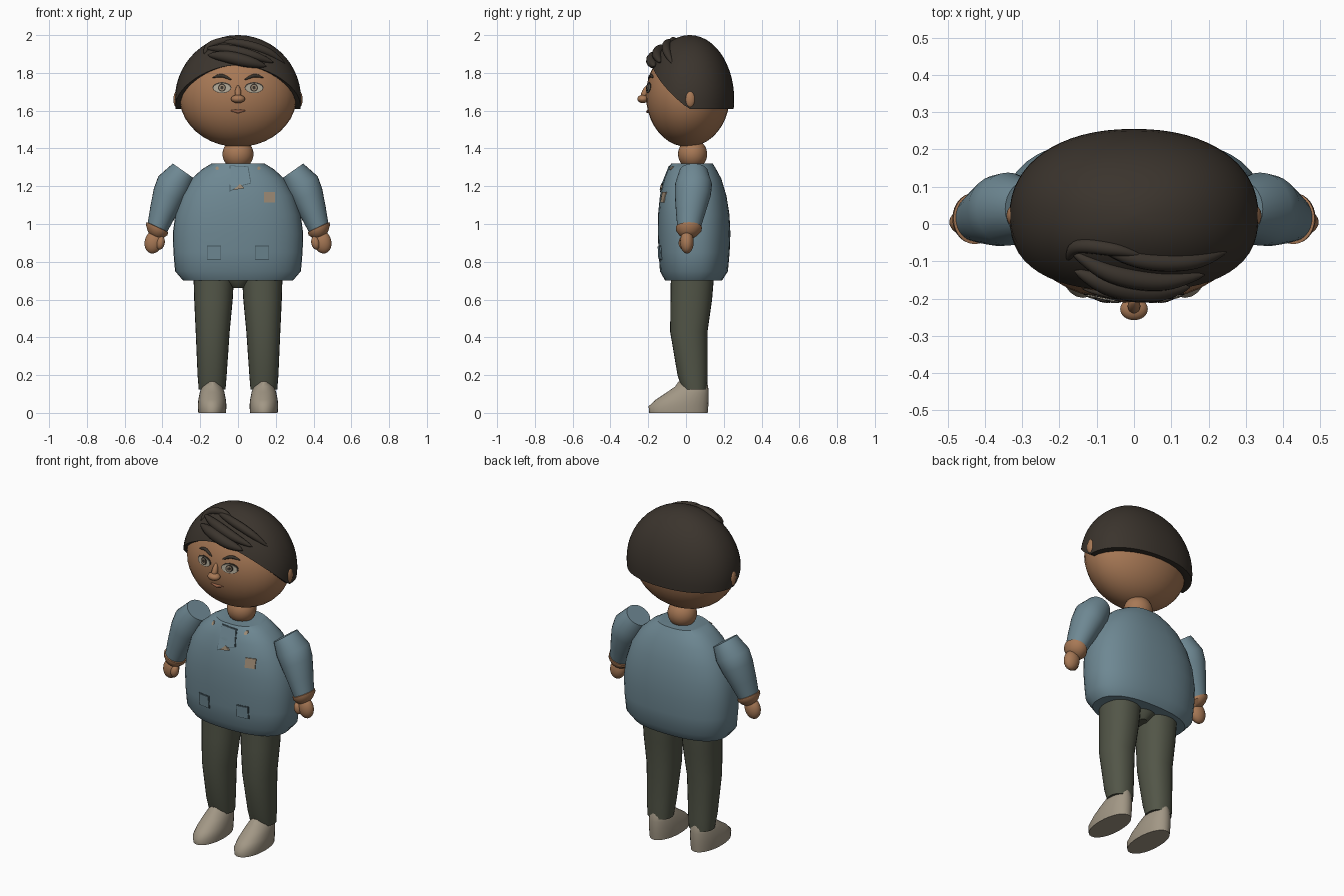
import bpy, bmesh, math
from mathutils import Vector
from mathutils.bvhtree import BVHTree

if "Cube" in bpy.data.objects:
    bpy.data.objects.remove(bpy.data.objects["Cube"])


def mat(name, *rgb):
    m = bpy.data.materials.new(name)
    m.diffuse_color = (*rgb, 1)
    m.use_nodes = True
    m.node_tree.nodes["Principled BSDF"].inputs["Base Color"].default_value = m.diffuse_color
    return m


BLUE = mat("shirt blue", 0.155, 0.245, 0.29)
SKIN = mat("skin", 0.39, 0.19, 0.092)
HAIR = mat("dark hair", 0.043, 0.034, 0.026)
PANTS = mat("olive trousers", 0.085, 0.092, 0.064)
SHOE = mat("shoe grey", 0.36, 0.31, 0.235)
TAN = mat("tan patch", 0.34, 0.26, 0.18)
WHITE = mat("eye white", 0.42, 0.38, 0.30)
LIP = mat("lip", 0.32, 0.125, 0.065)
SEAM = mat("seam blue", 0.06, 0.10, 0.12)


def finish(name, bm, m, angle=40):
    bmesh.ops.recalc_face_normals(bm, faces=bm.faces)
    me = bpy.data.meshes.new(name)
    bm.to_mesh(me)
    bm.free()
    me.materials.append(m)
    ob = bpy.data.objects.new(name, me)
    bpy.context.collection.objects.link(ob)
    bpy.ops.object.select_all(action='DESELECT')
    ob.select_set(True)
    bpy.context.view_layer.objects.active = ob
    bpy.ops.object.shade_smooth_by_angle(angle=math.radians(angle))
    return ob


def skin_rings(name, rings, m, angle=40):
    """Bridge rings of points and cap both ends."""
    bm = bmesh.new()
    vs = [[bm.verts.new(p) for p in r] for r in rings]
    n = len(vs[0])
    for a, b in zip(vs, vs[1:]):
        for i in range(n):
            j = (i + 1) % n
            bm.faces.new((a[i], a[j], b[j], b[i]))
    bm.faces.new(vs[0])
    bm.faces.new(vs[-1])
    return finish(name, bm, m, angle)


def around(a, e):
    """Unit superellipse point."""
    c, s = math.cos(a), math.sin(a)
    return (math.copysign(abs(c) ** (2 / e), c), math.copysign(abs(s) ** (2 / e), s))


def loft(name, rings, m, n=32, e=2, side=1, angle=40):
    """Rings are (x, y, z, half width, half depth, tilt in degrees)."""
    out = []
    for x, y, z, rx, ry, t in rings:
        t = math.radians(t)
        pts = [around(2 * math.pi * i / n, e) for i in range(n)]
        out.append([(side * (x + u * rx * math.cos(t)), y + v * ry, z + u * rx * math.sin(t))
                    for u, v in pts])
    return skin_rings(name, out, m, angle)


def ball(name, c, r, m, tilt=0):
    bm = bmesh.new()
    bmesh.ops.create_uvsphere(bm, u_segments=32, v_segments=20, radius=1)
    for v in bm.verts:
        x, y, z = v.co.x * r[0], v.co.y * r[1], v.co.z * r[2]
        ct, st = math.cos(tilt), math.sin(tilt)
        v.co = (c[0] + x * ct - z * st, c[1] + y, c[2] + x * st + z * ct)
    return finish(name, bm, m)


def front_of(ob):
    """Function giving the front y of an object at x, z."""
    me = ob.data
    tree = BVHTree.FromPolygons([v.co for v in me.vertices], [p.vertices for p in me.polygons])

    def f(x, z):
        hit = tree.ray_cast(Vector((x, -3, z)), Vector((0, 1, 0)))[0]
        return hit.y if hit else 0
    return f


def plate(name, outline, surf, m, out=0.006):
    """Thin plate following a surface."""
    rings = [[(x, surf(x, z) + d, z) for x, z in outline] for d in (0.002, -out)]
    return skin_rings(name, rings, m, 20)


def oval(cx, cz, rx, rz, n=24):
    return [(cx + rx * math.cos(2 * math.pi * i / n), cz + rz * math.sin(2 * math.pi * i / n))
            for i in range(n)]


def strand(name, pts, radius, m, steps=20, flat=1.0):
    """Tapered tube through a few points."""
    P = [Vector(p) for p in pts]
    P = [2 * P[0] - P[1]] + P + [2 * P[-1] - P[-2]]
    segs = len(P) - 3

    def at(t):
        k = min(int(t * segs), segs - 1)
        u = t * segs - k
        a, b, c, d = P[k:k + 4]
        return 0.5 * (2 * b + (c - a) * u + (2 * a - 5 * b + 4 * c - d) * u * u
                      + (3 * b - a - 3 * c + d) * u ** 3)
    rings = []
    for i in range(steps + 1):
        t = i / steps
        d = (at(min(1, t + 0.02)) - at(max(0, t - 0.02))).normalized()
        n1 = Vector((0, -1, 0.4)).cross(d).normalized()
        n2 = d.cross(n1)
        r = radius * max(0.04, math.sin(math.pi * t) ** 0.6 if 0 < t < 1 else 0)
        rings.append([at(t) + n1 * r * math.cos(a) + n2 * r * flat * math.sin(a)
                      for a in [2 * math.pi * j / 12 for j in range(12)]])
    return skin_rings(name, rings, m)


# Shirt body
torso = loft("shirt_body", [
    (0, 0.04, 0.70, 0.29, 0.15, 0), (0, 0.042, 0.75, 0.333, 0.18, 0),
    (0, 0.043, 0.85, 0.342, 0.188, 0), (0, 0.043, 0.95, 0.345, 0.192, 0),
    (0, 0.041, 1.05, 0.332, 0.189, 0), (0, 0.038, 1.15, 0.30, 0.176, 0),
    (0, 0.035, 1.24, 0.245, 0.152, 0), (0, 0.032, 1.29, 0.19, 0.128, 0),
    (0, 0.032, 1.32, 0.14, 0.11, 0)], BLUE, 40, 2.4)
chest = front_of(torso)

# Shirt details
plate("neck_placket", [(-0.045, 1.31), (0.055, 1.305), (0.07, 1.215), (0.01, 1.20), (-0.045, 1.17)],
      chest, SEAM, 0.005)
plate("neck_placket_top", [(-0.041, 1.307), (0.051, 1.302), (0.066, 1.218), (0.01, 1.204),
                           (-0.041, 1.178)], chest, BLUE, 0.008)
plate("neck_gap", [(-0.025, 1.18), (0.035, 1.19), (0.01, 1.212)], chest, TAN, 0.0095)
plate("chest_badge", [(0.138, 1.17), (0.195, 1.17), (0.195, 1.115), (0.138, 1.115)], chest, TAN)
for s in (-1, 1):
    plate("collar_mark", oval(s * 0.11, 1.295, 0.009, 0.01, 8), chest, TAN)
    for g, m, o in ((0, SEAM, 0.004), (0.0035, BLUE, 0.008)):
        a, b = s * (0.09 + g), s * (0.165 - g)
        plate("pocket", [(a, 0.885 - g), (b, 0.885 - g), (b, 0.81 + g), (a, 0.81 + g)], chest, m, o)

# Limbs
for s, tag in ((-1, "left"), (1, "right")):
    loft(tag + "_sleeve", [
        (0.288, 0.04, 1.28, 0.07, 0.075, 35), (0.338, 0.04, 1.21, 0.094, 0.098, 27),
        (0.366, 0.036, 1.15, 0.088, 0.095, 25), (0.40, 0.025, 1.06, 0.071, 0.078, 25),
        (0.43, 0.015, 0.972, 0.055, 0.06, 25)], BLUE, 28, 2, s)
    loft(tag + "_cuff", [
        (0.426, 0.015, 0.985, 0.055, 0.058, 25), (0.427, 0.015, 0.983, 0.063, 0.069, 25),
        (0.43, 0.015, 0.968, 0.063, 0.068, 25), (0.437, 0.013, 0.945, 0.046, 0.05, 25),
        (0.44, 0.01, 0.93, 0.03, 0.028, 25)], SKIN, 28, 2, s)
    ball(tag + "_hand", (s * 0.447, 0.005, 0.905), (0.047, 0.036, 0.062), SKIN, s * 0.25)
    ball(tag + "_thumb", (s * 0.41, -0.015, 0.90), (0.022, 0.024, 0.036), SKIN, s * 0.2)
    loft(tag + "_trouser_leg", [
        (0.137, 0.045, 0.125, 0.071, 0.066, 0), (0.137, 0.035, 0.20, 0.077, 0.08, 0),
        (0.134, 0.015, 0.43, 0.090, 0.099, 0), (0.13, 0.028, 0.60, 0.102, 0.11, 0),
        (0.128, 0.035, 0.74, 0.108, 0.115, 0)], PANTS, 28, 2.2, s)
    loft(tag + "_shoe", [
        (0.137, -0.04, 0.0, 0.073, 0.155, 0), (0.137, -0.04, 0.035, 0.076, 0.158, 0),
        (0.137, -0.02, 0.07, 0.073, 0.14, 0), (0.137, 0.01, 0.11, 0.065, 0.11, 0),
        (0.137, 0.03, 0.14, 0.054, 0.087, 0), (0.137, 0.035, 0.165, 0.03, 0.075, 0)],
        SHOE, 28, 2.1, s, 55)
    ball(tag + "_ear", (s * 0.322, 0.022, 1.66), (0.02, 0.028, 0.045), SKIN)
loft("hips", [(0, 0.035, 0.66, 0.035, 0.06, 0), (0, 0.035, 0.70, 0.09, 0.1, 0),
              (0, 0.035, 0.75, 0.13, 0.11, 0)], PANTS)

# Neck and head
ball("neck", (0, 0.035, 1.37), (0.082, 0.077, 0.08), SKIN)
head = ball("head", (0, 0.01, 1.68), (0.312, 0.222, 0.272), SKIN)
face = front_of(head)

# Hair cap with a hairline that climbs over the forehead
N, rings = 64, []
for k in range(-1, 15):
    ring = []
    for i in range(N):
        a = 2 * math.pi * i / N
        line = 1.61 + 0.23 * max(0, -math.sin(a)) ** 1.1
        low = math.asin((line - 1.66) / 0.34)
        t = max(k, 0) / 14.2
        phi = low + (math.pi / 2 - low) * t
        r = math.cos(phi) * (0.86 if k < 0 else 1)
        u, v = around(a, 2.2)
        ring.append((0.334 * r * u, 0.02 + 0.235 * r * v, 1.66 + 0.34 * math.sin(phi)))
    rings.append(ring)
hair = skin_rings("hair_cap", rings, HAIR)
scalp = front_of(hair)

# Swept fringe locks
for name, pts, r, lift in (
        ("fringe_front", [(-0.16, 1.895), (-0.06, 1.885), (0.05, 1.86), (0.15, 1.835)], 0.034, 0.012),
        ("fringe_middle", [(-0.17, 1.93), (-0.06, 1.925), (0.07, 1.895), (0.19, 1.855)], 0.028, 0.010),
        ("fringe_side", [(-0.10, 1.965), (0.02, 1.955), (0.15, 1.915), (0.25, 1.85)], 0.024, 0.002),
        ("fringe_top", [(-0.18, 1.90), (-0.15, 1.945), (-0.06, 1.972), (0.02, 1.965)], 0.02, 0.002)):
    strand(name, [(x, scalp(x, z) - lift, z) for x, z in pts], r, HAIR)

# Face
ball("nose_tip", (0, -0.228, 1.662), (0.037, 0.03, 0.022), SKIN)
strand("nose_bridge", [(0, -0.205, 1.735), (0, -0.22, 1.69), (0, -0.235, 1.655)], 0.017, SKIN)
for s in (-1, 1):
    c = s * 0.085
    plate("eye_outline", oval(c, 1.722, 0.05, 0.029), face, HAIR, 0.003)
    plate("eye_white", oval(c, 1.72, 0.045, 0.024), face, WHITE, 0.005)
    plate("iris", oval(c, 1.722, 0.021, 0.021), face, HAIR, 0.007)
    plate("iris_ring", oval(c, 1.722, 0.015, 0.015), face, TAN, 0.0085)
    plate("pupil", oval(c, 1.722, 0.009, 0.009), face, HAIR, 0.0098)
    strand("eyebrow", [(s * x, face(s * x, z) - 0.002, z) for x, z in
                       ((0.032, 1.762), (0.085, 1.785), (0.138, 1.775))], 0.009, HAIR, 14)
strand("mouth", [(x, face(x, z) - 0.001, z) for x, z in
                 ((-0.042, 1.60), (-0.015, 1.598), (0, 1.595), (0.015, 1.598), (0.042, 1.60))],
       0.009, LIP, 16)
